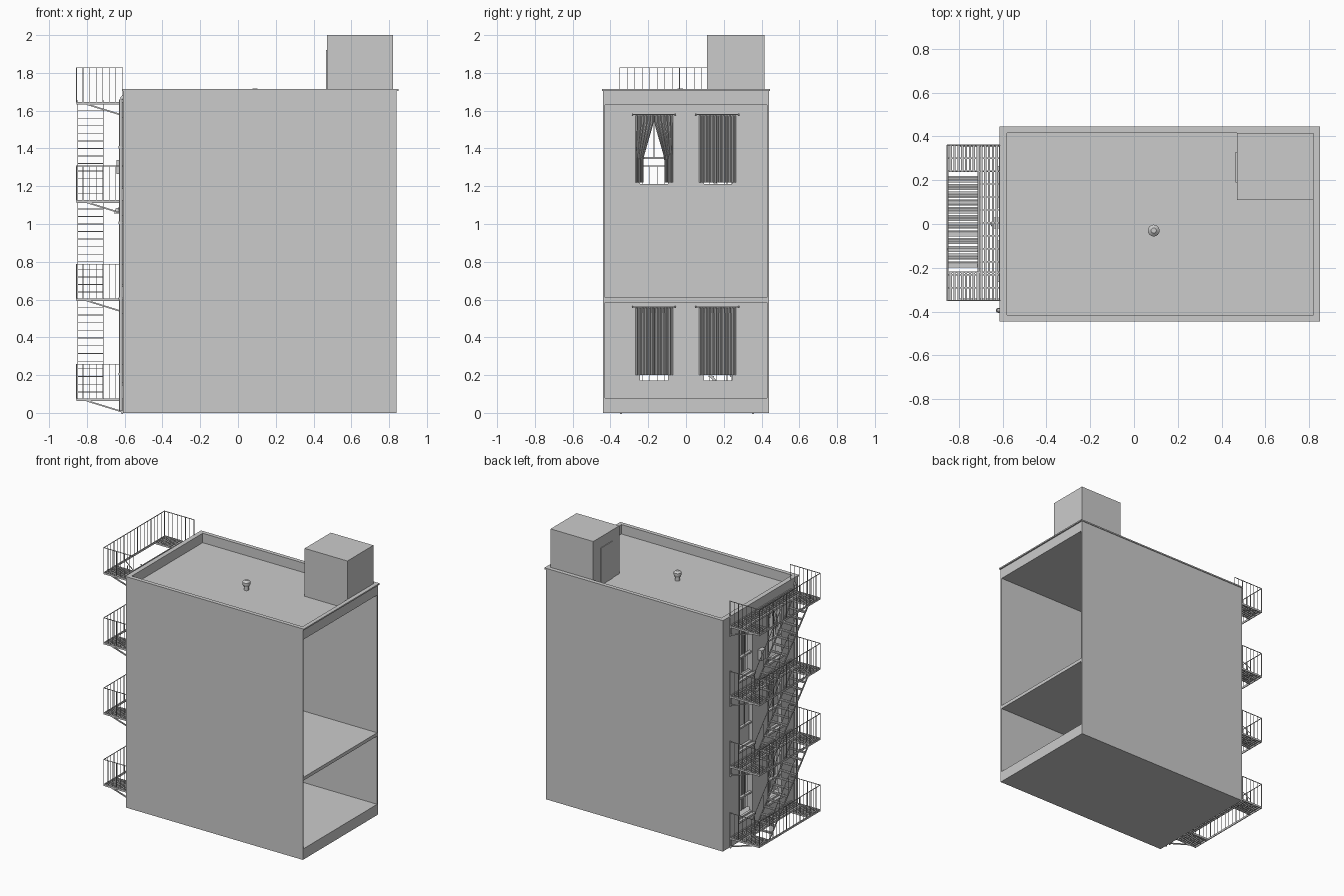
import bpy, bmesh, math
from mathutils import Vector, Matrix

if "Cube" in bpy.data.objects:
    bpy.data.objects.remove(bpy.data.objects["Cube"])


class Part:
    """Collects boxes, beams and lathed shapes into one named object."""
    def __init__(self):
        self.bm = bmesh.new()

    def box(self, x0, x1, y0, y1, z0, z1):
        m = Matrix.Translation(((x0 + x1) / 2, (y0 + y1) / 2, (z0 + z1) / 2))
        m = m @ Matrix.Diagonal((x1 - x0, y1 - y0, z1 - z0, 1))
        bmesh.ops.create_cube(self.bm, size=1, matrix=m)

    def beam(self, a, b, w, h=None):
        a, b = Vector(a), Vector(b)
        d = b - a
        m = Matrix.Translation((a + b) / 2) @ d.to_track_quat('Z', 'Y').to_matrix().to_4x4()
        m = m @ Matrix.Diagonal((w, h or w, d.length, 1))
        bmesh.ops.create_cube(self.bm, size=1, matrix=m)

    def tube(self, a, b, r, r2=None, n=12):
        a, b = Vector(a), Vector(b)
        d = b - a
        m = Matrix.Translation((a + b) / 2) @ d.to_track_quat('Z', 'Y').to_matrix().to_4x4()
        bmesh.ops.create_cone(self.bm, cap_ends=True, segments=n, radius1=r,
                              radius2=r if r2 is None else r2, depth=d.length, matrix=m)

    def done(self, name, smooth=False):
        me = bpy.data.meshes.new(name)
        self.bm.to_mesh(me)
        self.bm.free()
        ob = bpy.data.objects.new(name, me)
        bpy.context.collection.objects.link(ob)
        if smooth:
            bpy.ops.object.select_all(action='DESELECT')
            ob.select_set(True)
            bpy.context.view_layer.objects.active = ob
            bpy.ops.object.shade_smooth_by_angle(angle=math.radians(40))
        return ob


FLOORS = (0.07, 0.60, 1.12, 1.64)     # fire escape platform heights
SILLS = (0.16, 0.68, 1.20)            # window sill heights
WIN_H, WIN_W = 0.37, 0.16
WIN_Y = (-0.17, 0.17)
XO, XI = -0.61, -0.585                # outer and inner face of window wall

# Side walls and slabs, open on the right
p = Part()
for s in (-1, 1):
    p.box(XO, 0.84, min(s * 0.44, s * 0.43), max(s * 0.44, s * 0.43), 0, 1.705)
for z0, z1 in ((0, 0.08), (0.585, 0.61), (1.63, 1.645)):
    p.box(XI, 0.84, -0.43, 0.43, z0, z1)
p.done("side_walls_and_floors")

# Window wall, built from piers and spandrels
p = Part()
h = WIN_W / 2
edges = [-0.43, WIN_Y[0] - h, WIN_Y[0] + h, WIN_Y[1] - h, WIN_Y[1] + h, 0.43]
for i in (0, 2, 4):
    p.box(XO, XI, edges[i], edges[i + 1], 0, 1.705)
levels = [0] + [z for s in SILLS for z in (s, s + WIN_H)] + [1.705]
for y in WIN_Y:
    for i in range(0, 8, 2):
        p.box(XO, XI, y - h, y + h, levels[i], levels[i + 1])
p.box(XI, XI + 0.003, -0.43, 0.43, 0.61, 1.07)     # lining behind middle floor
p.done("window_wall")

# Parapet and thin cornice
p = Part()
for (z0, z1, x0, x1, y) in ((1.645, 1.705, XI, 0.84, 0.43), (1.705, 1.715, -0.615, 0.85, 0.445)):
    p.box(x0, -0.58, -y, y, z0, z1)
    p.box(0.82, x1, -y, y, z0, z1)
    p.box(-0.58, 0.82, -y, -0.415, z0, z1)
    p.box(-0.58, 0.82, 0.415, y, z0, z1)
p.done("parapet")

# Roof stair house with door
p = Part()
p.box(0.47, 0.82, 0.11, 0.415, 1.645, 2.0)
p.done("stair_house")
p = Part()
p.box(0.465, 0.472, 0.19, 0.33, 1.645, 1.92)
p.done("roof_door")

# Roof vent
p = Part()
c = (0.09, -0.03)
for r0, r1, z0, z1 in ((0.016, 0.016, 1.645, 1.68), (0.022, 0.027, 1.675, 1.69),
                       (0.027, 0.027, 1.69, 1.705), (0.027, 0.012, 1.705, 1.718)):
    p.tube((*c, z0), (*c, z1), r0, r1, 16)
p.done("roof_vent", True)

# Window frames, sashes and sills
p = Part()
for z in SILLS:
    for y in WIN_Y:
        t = z + WIN_H
        for s in (-1, 1):
            p.box(XO - 0.004, XI, y + s * h - 0.006, y + s * h + 0.006, z, t)
        for zz in (z + 0.006, z + 0.15, t - 0.006):
            p.box(XO + 0.004, XI - 0.002, y - h, y + h, zz - 0.006, zz + 0.006)
        p.box(-0.6, -0.595, y - 0.002, y + 0.002, z + 0.156, t)
        p.box(XO - 0.018, XI, y - h - 0.015, y + h + 0.015, z - 0.014, z)
        p.box(XO - 0.008, XO, y - h - 0.012, y + h + 0.012, t, t + 0.02)
p.done("window_frames")


def curtain(name, y0, y1, z0, z1, gap):
    """Pleated sheet pair; gap(z) gives the half opening in the middle."""
    bm = bmesh.new()
    mid, n, rows = (y0 + y1) / 2, 28, 12
    for s in (-1, 1):
        grid = []
        for j in range(rows + 1):
            z = z0 + (z1 - z0) * j / rows
            g = gap(z)
            half = (y1 - y0) / 2
            grid.append([bm.verts.new((XI + 0.004 + 0.006 * math.sin(i * 1.35 + s),
                                       mid + s * (g + (half - g) * i / n), z)) for i in range(n + 1)])
        for a, b in zip(grid, grid[1:]):
            for i in range(n):
                bm.faces.new((a[i], a[i + 1], b[i + 1], b[i]))
    bmesh.ops.recalc_face_normals(bm, faces=bm.faces)
    q = Part()
    q.bm.free()
    q.bm = bm
    q.done(name, True)


# Curtains and rods on the lower and upper floor
rods = Part()
for f, z in (("lower", 0.20), ("upper", 1.22)):
    top = z + 0.355
    for side, y in (("left", -0.17), ("right", 0.165)):
        openish = f == "upper" and side == "left"
        curtain(f"{f}_{side}_curtain", y - 0.1, y + 0.1, z, top,
                (lambda v: max(0, min(0.055, (1.54 - v) * 0.29))) if openish else (lambda v: 0.0))
        rods.tube((XI + 0.01, y - 0.11, top + 0.005), (XI + 0.01, y + 0.11, top + 0.005), 0.003, n=8)
        for s in (-1, 1):
            rods.tube((XI + 0.01, y + s * 0.11, top + 0.005), (XI + 0.01, y + s * 0.117, top + 0.005), 0.006, n=8)
rods.done("curtain_rods")

# Fire escape platforms: grating with a stairwell hole, braces below
X0, XH, X1 = -0.855, -0.71, XO
Y0, YA, YB, Y1 = -0.35, -0.22, 0.24, 0.36
p = Part()
for z in FLOORS:
    for x in (X0, X1 - 0.006):
        p.box(x, x + 0.006, Y0, Y1, z - 0.008, z + 0.006)
    p.box(XH, XH + 0.006, Y0, Y1, z - 0.008, z + 0.006)
    for y in (Y0, YA, YB, Y1):
        p.box(X0, X1, y - 0.003, y + 0.003, z - 0.008, z + 0.006)
    for i in range(1, 14):
        x = X0 + i * (X1 - X0) / 14
        spans = ((Y0, Y1),) if x > XH else ((Y0, YA), (YB, Y1))
        for a, b in spans:
            p.box(x - 0.005, x + 0.005, a, b, z - 0.002, z + 0.003)
    for i in range(1, 12):
        y = Y0 + i * (Y1 - Y0) / 12
        p.box(XH if YA < y < YB else X0, X1, y - 0.003, y + 0.003, z - 0.006, z - 0.002)
    for y in (Y0 + 0.005, Y1 - 0.005):
        p.beam((-0.80, y, z - 0.006), (XO, y, z - 0.065), 0.008)
        p.box(XO - 0.008, XO, y - 0.005, y + 0.005, z - 0.075, z)
p.done("fire_escape_platforms")

# Railings on three sides
p = Part()
for z in FLOORS:
    t = z + 0.187
    p.beam((X0, Y0, t), (X0, Y1, t), 0.004)
    for y in (Y0, Y1):
        p.beam((X0, y, t), (X1, y, t), 0.004)
        for i in range(8):
            x = X0 + i * (X1 - X0 - 0.003) / 7
            p.beam((x, y, z), (x, y, t), 0.003)
    for i in range(1, 18):
        y = Y0 + i * (Y1 - Y0) / 18
        p.beam((X0, y, z), (X0, y, t), 0.003)
p.done("fire_escape_railings")

# Stairs between platforms, rising towards the front
p = Part()
N = 13
for za, zb in zip(FLOORS, FLOORS[1:]):
    for x in (X0 + 0.006, XH - 0.004):
        p.beam((x, YB, za), (x, YA, zb), 0.004, 0.014)
        p.beam((x, YB, za + 0.12), (x, YA + 0.1, zb + 0.015), 0.004)
        for k in (0.05, 0.27, 0.5, 0.7):
            y, z = YB + (YA - YB) * k, za + (zb - za) * k
            p.beam((x, y, z), (x, y, z + 0.11), 0.003)
    for i in range(1, N):
        y, z = YB + (YA - YB) * i / N, za + (zb - za) * i / N
        for o in (-0.010, 0.0, 0.010):
            p.box(X0 + 0.006, XH - 0.004, y + o - 0.004, y + o + 0.004, z - 0.002, z + 0.002)
p.done("fire_escape_stairs")

# Drain pipe with brackets, and wall lamps
p = Part()
p.tube((-0.62, -0.395, 0.01), (-0.62, -0.395, 1.66), 0.009)
p.tube((-0.62, -0.395, 1.66), (-0.60, -0.395, 1.68), 0.009)
for z in (0.2, 0.6, 1.0, 1.4):
    p.tube((-0.62, -0.395, z), (-0.62, -0.395, z + 0.012), 0.012)
p.done("drain_pipe", True)
p = Part()
p.box(-0.642, XO, -0.02, 0.03, 1.265, 1.34)
p.tube((XO, 0.0, 1.09), (-0.64, 0.0, 1.08), 0.004, n=8)
p.tube((-0.64, 0.0, 1.085), (-0.64, 0.0, 1.055), 0.006, 0.016)
p.done("wall_box_and_lamp")
